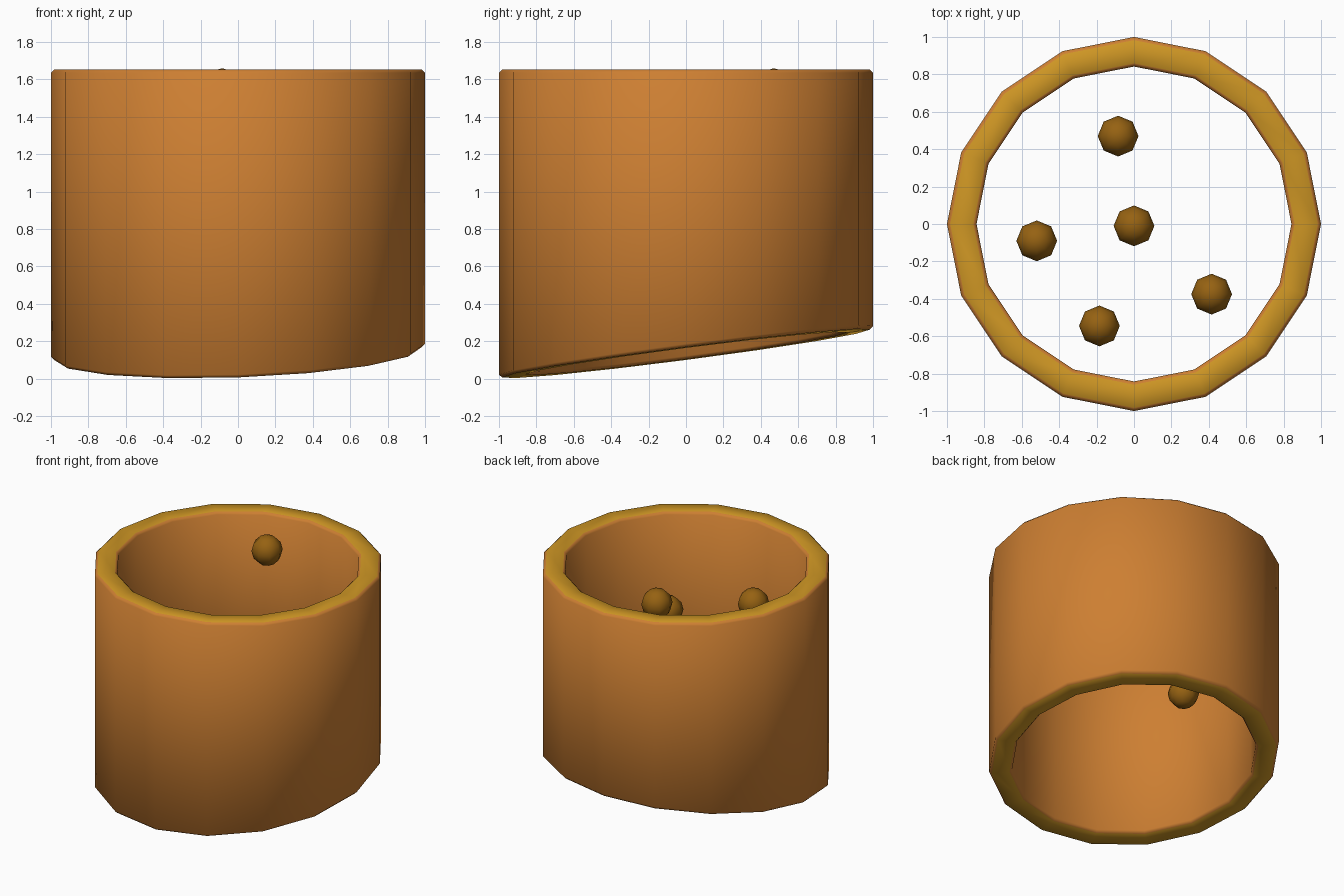
import bpy, bmesh, math

if "Cube" in bpy.data.objects:
    bpy.data.objects.remove(bpy.data.objects["Cube"])

def s2l(r, g, b):
    f = lambda c: c / 12.92 if c <= 0.04045 else ((c + 0.055) / 1.055) ** 2.4
    return tuple(f(v / 255) for v in (r, g, b)) + (1.0,)

def material(name, rgb):
    m = bpy.data.materials.new(name)
    m.diffuse_color = s2l(*rgb)
    m.use_nodes = True
    m.node_tree.nodes["Principled BSDF"].inputs["Base Color"].default_value = m.diffuse_color
    return m

orange = material("bronze orange", (205, 127, 50))
gold = material("rim gold", (206, 150, 36))
brown = material("dark amber", (150, 98, 18))

def add_object(name, bm, mats):
    me = bpy.data.meshes.new(name)
    bm.to_mesh(me)
    bm.free()
    for m in mats:
        me.materials.append(m)
    ob = bpy.data.objects.new(name, me)
    bpy.context.collection.objects.link(ob)
    return ob

# Open tube: level top rim, slanted bottom rim, small bevels on every edge
SIDES, R_OUT, R_IN, TOP, BEV = 16, 1.0, 0.842, 1.652, 0.017
# (radius, end, distance in from the end)
PROFILE = [(R_OUT, "b", BEV), (R_OUT, "t", BEV), (R_OUT - BEV, "t", 0), (R_IN + BEV, "t", 0),
           (R_IN, "t", BEV), (R_IN, "b", BEV), (R_IN + BEV, "b", 0), (R_OUT - BEV, "b", 0)]
bm = bmesh.new()
rings = []
for i in range(SIDES):
    a = 2 * math.pi * i / SIDES
    ring = []
    for r, end, d in PROFILE:
        x, y = r * math.cos(a), r * math.sin(a)
        z = TOP - d if end == "t" else 0.134 + 0.035 * x + 0.13 * y + d
        ring.append(bm.verts.new((x, y, z)))
    rings.append(ring)
n = len(PROFILE)
for i in range(SIDES):
    p, q = rings[i], rings[(i + 1) % SIDES]
    for k in range(n):
        j = (k + 1) % n
        f = bm.faces.new((p[k], q[k], q[j], p[j]))
        f.smooth = True
        f.material_index = 1 if k in (2, 6) else 0   # flat rims are gold
bmesh.ops.recalc_face_normals(bm, faces=bm.faces)
add_object("tube_wall", bm, [orange, gold])

# Floating balls inside the tube
BALLS = [(-0.085, 0.47, 1.55), (0.0, -0.01, 0.96), (-0.52, -0.09, 0.89),
         (0.415, -0.375, 1.04), (-0.185, -0.545, 1.19)]
for i, loc in enumerate(BALLS):
    bm = bmesh.new()
    bmesh.ops.create_uvsphere(bm, u_segments=8, v_segments=6, radius=0.109)
    for f in bm.faces:
        f.smooth = True
    add_object(f"ball_{i + 1}", bm, [brown]).location = loc
